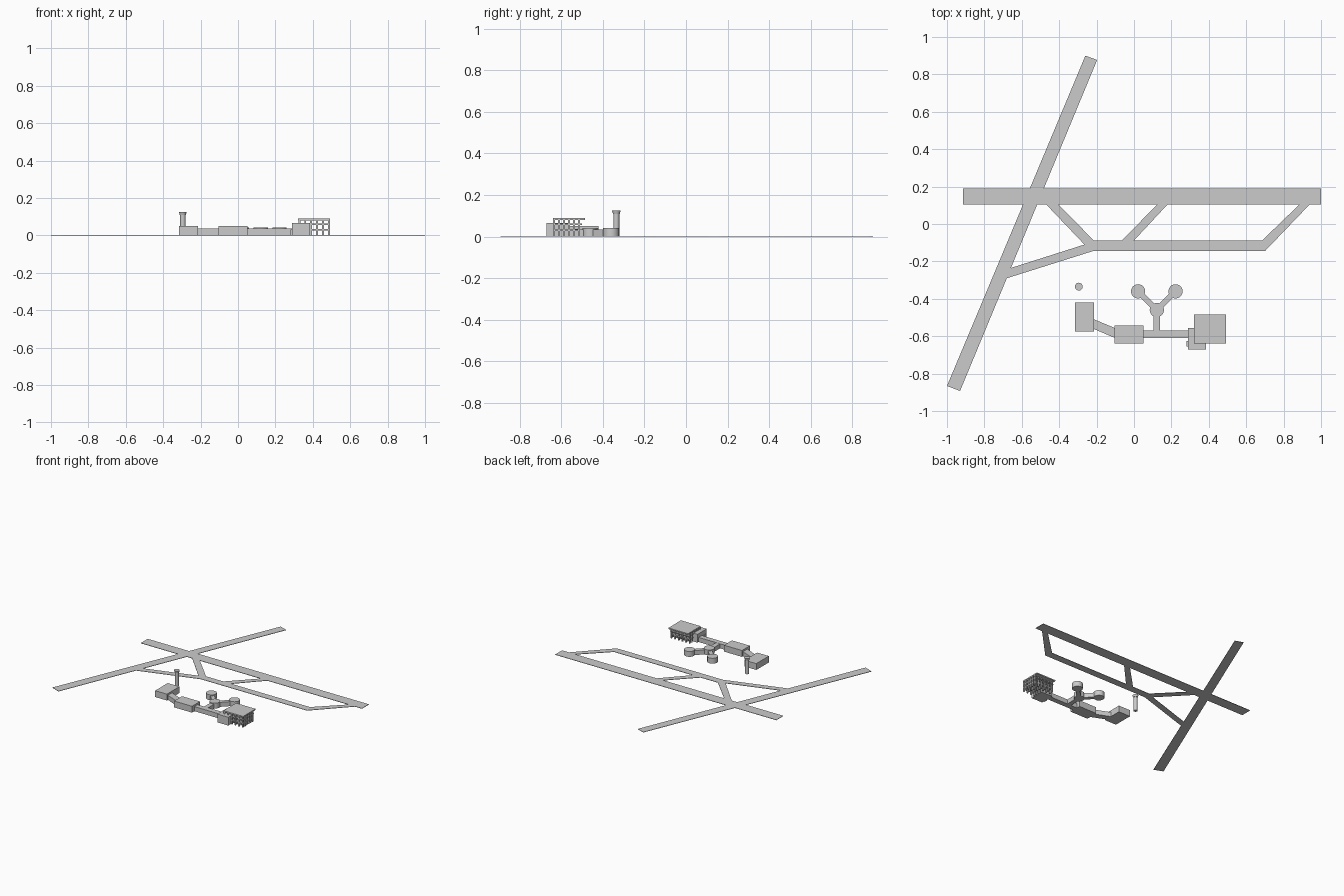
import bpy, bmesh, math
from mathutils import Vector

if "Cube" in bpy.data.objects:
    bpy.data.objects.remove(bpy.data.objects["Cube"])


def prism(name, outline, z0, z1):
    """Extrude a flat outline between two heights."""
    bm = bmesh.new()
    face = bm.faces.new([bm.verts.new((x, y, z0)) for x, y in outline])
    ext = bmesh.ops.extrude_face_region(bm, geom=[face])
    for g in ext["geom"]:
        if isinstance(g, bmesh.types.BMVert):
            g.co.z = z1
    bmesh.ops.recalc_face_normals(bm, faces=bm.faces[:])
    me = bpy.data.meshes.new(name)
    bm.to_mesh(me)
    bm.free()
    ob = bpy.data.objects.new(name, me)
    bpy.context.collection.objects.link(ob)
    return ob


def block(name, x0, x1, y0, y1, z1, z0=0.0):
    return prism(name, [(x0, y0), (x1, y0), (x1, y1), (x0, y1)], z0, z1)


def walkway(name, a, b, width, z1):
    a, b = Vector(a), Vector(b)
    n = (b - a).orthogonal().normalized() * width / 2
    return prism(name, [tuple(a + n), tuple(b + n), tuple(b - n), tuple(a - n)], 0, z1)


def drum(name, x, y, r0, r1, z0, z1, sides=24):
    bpy.ops.mesh.primitive_cone_add(vertices=sides, radius1=r0, radius2=r1,
                                    depth=z1 - z0, location=(x, y, (z0 + z1) / 2))
    ob = bpy.context.object
    ob.name = name
    bpy.ops.object.shade_smooth_by_angle(angle=math.radians(30))
    return ob


# Runways and taxiways: one outline with three holes
outlines = [
    [(-1, -.866), (-.93, -.893), (-.68, -.29), (-.22, -.145), (.70, -.145),
     (.94, .105), (1, .105), (1, .19), (-.482, .19), (-.197, .877), (-.26, .9),
     (-.557, .19), (-.915, .19), (-.915, .105), (-.593, .105)],
    [(-.658, -.235), (-.265, -.11), (-.47, .105), (-.517, .105)],
    [(-.215, -.088), (-.065, -.088), (.125, .105), (-.405, .105)],
    [(0, -.088), (.685, -.088), (.885, .105), (.18, .105)],
]
cu = bpy.data.curves.new("runways", "CURVE")
cu.dimensions = "2D"
cu.fill_mode = "BOTH"
cu.extrude = 0.0015
for pts in outlines:
    sp = cu.splines.new("POLY")
    sp.points.add(len(pts) - 1)
    for p, (x, y) in zip(sp.points, pts):
        p.co = (x, y, 0, 1)
    sp.use_cyclic_u = True
runways = bpy.data.objects.new("runways", cu)
runways.location.z = 0.0015
bpy.context.collection.objects.link(runways)
bpy.context.view_layer.objects.active = runways
runways.select_set(True)
bpy.ops.object.convert(target="MESH")

# Terminal halls and the corridors between them
block("west_hall", -.315, -.213, -.575, -.42, .05)
block("main_hall", -.105, .05, -.64, -.542, .05)
block("east_hall", .29, .385, -.67, -.557, .065)
block("east_hall_porch", .282, .29, -.655, -.625, .03)
prism("west_corridor", [(-.213, -.562), (-.105, -.608), (-.105, -.555), (-.213, -.51)], 0, .036)
block("east_corridor", .05, .29, -.61, -.57, .036)

# Forked pier with round gate lounges
hub = (.122, -.46)
walkway("pier_stem", (.122, -.57), hub, .035, .035)
drum("gate_hub", *hub, .038, .038, 0, .042)
for side, x in (("west", .022), ("east", .222)):
    walkway(f"pier_arm_{side}", hub, (x, -.36), .03, .035)
    drum(f"gate_{side}", x, -.36, .038, .038, 0, .042)

# Control tower
drum("tower_shaft", -.295, -.335, .014, .014, 0, .11, 16)
drum("tower_cab", -.295, -.335, .016, .021, .108, .125, 16)

# Open parking garage: roof, decks and a grid of columns
gx0, gx1, gy0, gy1 = .322, .492, -.64, -.485
block("garage_roof", gx0, gx1, gy0, gy1, .089, .08)
for i, z in enumerate((.026, .055)):
    block(f"garage_deck_{i + 1}", gx0 + .004, gx1 - .002, gy0 + .002,
          gy1 - .028 + .012 * i, z + .007, z)
n = 6
for i in range(n):
    for j in range(n):
        x = gx0 + .006 + i * (gx1 - gx0 - .012) / (n - 1)
        y = gy0 + .006 + j * (gy1 - gy0 - .036) / (n - 1)
        block(f"garage_column_{i}_{j}", x - .005, x + .005, y - .005, y + .005, .081)
